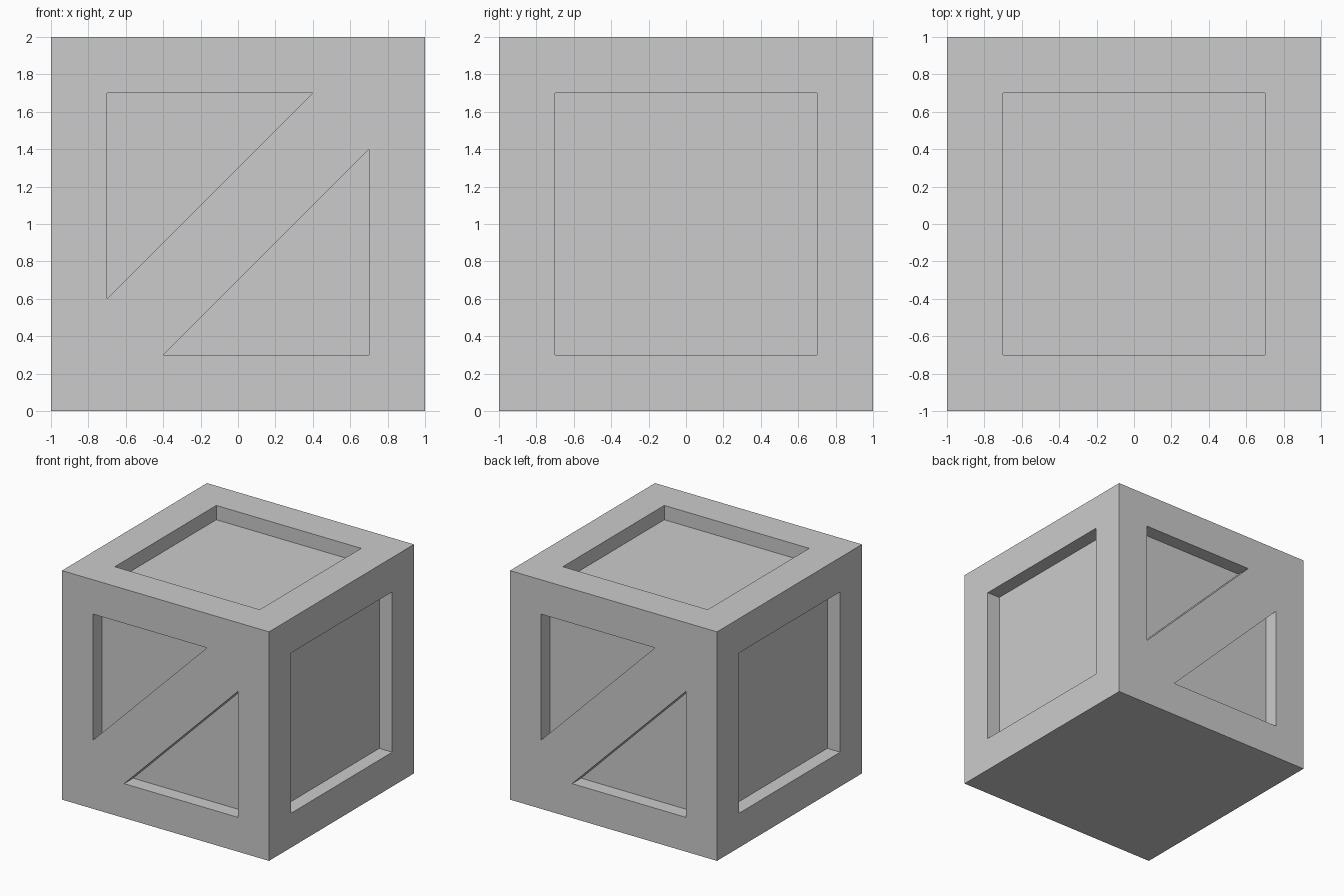
import bpy, bmesh
from math import radians
from mathutils import Matrix, Vector

if "Cube" in bpy.data.objects:
    bpy.data.objects.remove(bpy.data.objects["Cube"])

HALF, RIM, DEPTH, OVER = 1.0, 0.7, 0.125, 0.1
CENTRE = Matrix.Translation((0, 0, HALF))

# Recess outlines, measured from the centre of a face
square = [(-RIM, -RIM), (RIM, -RIM), (RIM, RIM), (-RIM, RIM)]
upper = [(-RIM, RIM), (-RIM, -0.4), (0.4, RIM)]
lower = [(-u, -v) for u, v in upper]


def add_prism(bm, outline, turn):
    """Prism that cuts DEPTH into the front face, turned to another side."""
    m = CENTRE @ turn
    verts = [bm.verts.new(m @ Vector((u, -HALF - OVER, v))) for u, v in outline]
    face = bm.faces.new(verts)
    out = bmesh.ops.extrude_face_region(bm, geom=[face], use_keep_orig=True)
    moved = [g for g in out["geom"] if isinstance(g, bmesh.types.BMVert)]
    bmesh.ops.translate(bm, verts=moved, vec=turn @ Vector((0, OVER + DEPTH, 0)))


def make_object(name, bm):
    bmesh.ops.recalc_face_normals(bm, faces=bm.faces)
    mesh = bpy.data.meshes.new(name)
    bm.to_mesh(mesh)
    bm.free()
    obj = bpy.data.objects.new(name, mesh)
    bpy.context.collection.objects.link(obj)
    return obj


# Crate body
bm = bmesh.new()
bmesh.ops.create_cube(bm, size=2 * HALF, matrix=CENTRE)
crate = make_object("crate", bm)

# Recesses: braced front and back, plain sides and top, flat bottom
bm = bmesh.new()
for angle, outlines in ((0, (upper, lower)), (180, (upper, lower)),
                        (90, (square,)), (270, (square,))):
    for outline in outlines:
        add_prism(bm, outline, Matrix.Rotation(radians(angle), 4, 'Z'))
add_prism(bm, square, Matrix.Rotation(radians(-90), 4, 'X'))
cutter = make_object("recess_cutter", bm)
cutter.hide_render = True

# Carve the recesses and discard the cutter
mod = crate.modifiers.new("recesses", 'BOOLEAN')
mod.operation = 'DIFFERENCE'
mod.solver = 'EXACT'
mod.object = cutter
bpy.context.view_layer.objects.active = crate
bpy.ops.object.modifier_apply(modifier=mod.name)
bpy.data.objects.remove(cutter)
